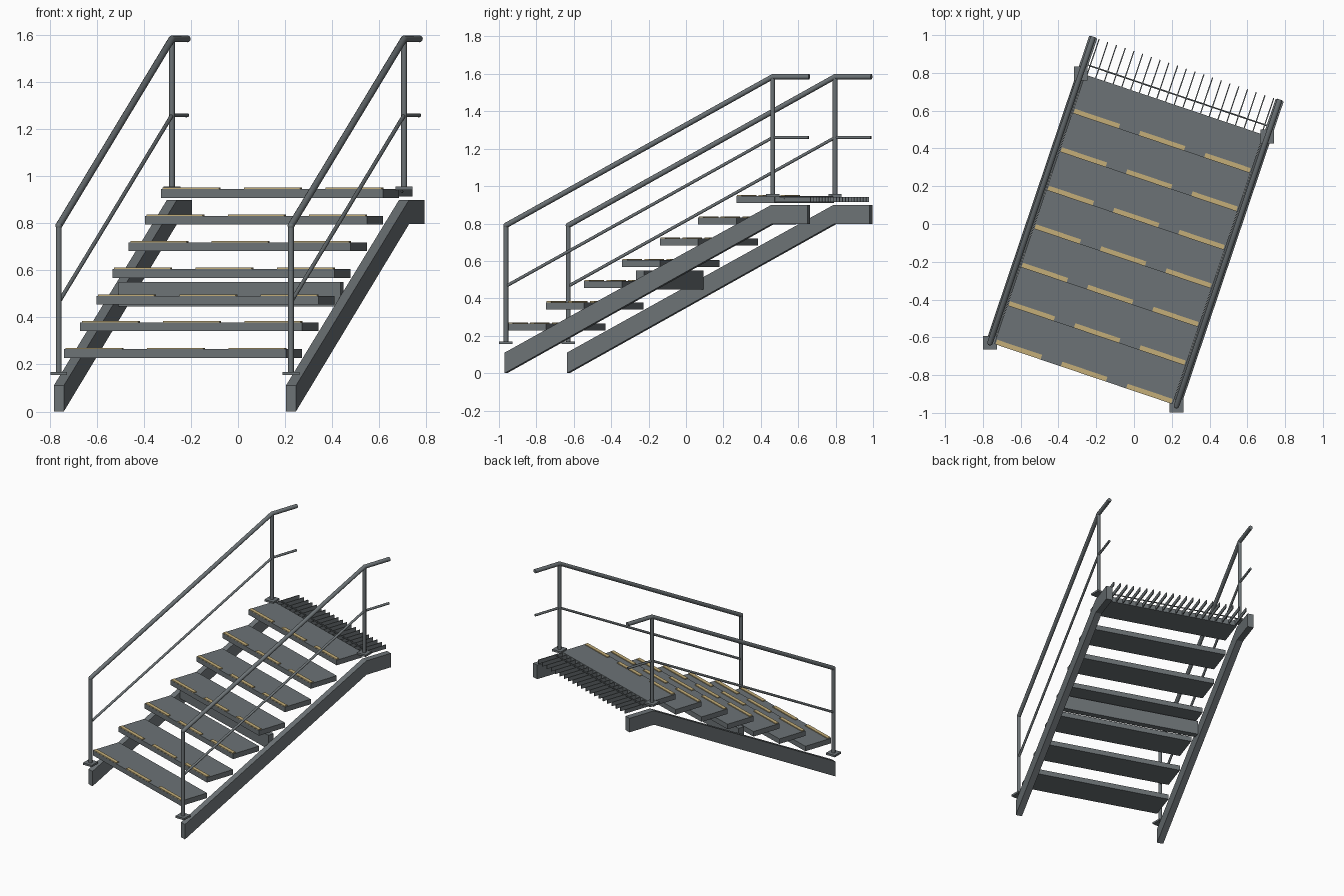
import bpy, bmesh, math
from mathutils import Matrix, Vector

if "Cube" in bpy.data.objects:
    bpy.data.objects.remove(bpy.data.objects["Cube"])

TURN = Matrix.Rotation(math.radians(-18.65), 4, 'Z')   # whole flight is turned in plan
V0, V1, V2 = -0.84, 0.665, 0.868                       # foot, top of slope, landing end
SIDE = 0.521                                           # half spacing of the stringers
STEPS, RUN, RISE = 7, 0.215, 0.1135


def material(name, rgb):
    m = bpy.data.materials.new(name)
    m.diffuse_color = (*rgb, 1)
    m.use_nodes = True
    m.node_tree.nodes["Principled BSDF"].inputs["Base Color"].default_value = m.diffuse_color
    return m


steel = material("slate_grey_steel", (0.15, 0.17, 0.18))
grip = material("tan_grip", (0.55, 0.42, 0.19))


def finish(name, bm, mat, turn=True):
    bmesh.ops.recalc_face_normals(bm, faces=bm.faces)
    if turn:
        bm.transform(TURN)
    me = bpy.data.meshes.new(name)
    bm.to_mesh(me)
    bm.free()
    me.materials.append(mat)
    ob = bpy.data.objects.new(name, me)
    bpy.context.collection.objects.link(ob)
    return ob


def add_box(bm, x0, x1, y0, y1, z0, z1):
    m = Matrix.Translation(((x0 + x1) / 2, (y0 + y1) / 2, (z0 + z1) / 2))
    m = m @ Matrix.Diagonal((x1 - x0, y1 - y0, z1 - z0, 1))
    bmesh.ops.create_cube(bm, size=1, matrix=m)


def tube(name, points, radius):
    cu = bpy.data.curves.new(name, 'CURVE')
    cu.dimensions = '3D'
    cu.bevel_depth, cu.bevel_resolution, cu.use_fill_caps = radius, 4, True
    sp = cu.splines.new('POLY')
    sp.points.add(len(points) - 1)
    for p, co in zip(sp.points, points):
        p.co = (*(TURN @ Vector(co)), 1)
    cu.materials.append(steel)
    ob = bpy.data.objects.new(name, cu)
    bpy.context.collection.objects.link(ob)
    bpy.ops.object.select_all(action='DESELECT')
    ob.select_set(True)
    bpy.context.view_layer.objects.active = ob
    bpy.ops.object.convert(target='MESH')
    bpy.ops.object.shade_smooth_by_angle(angle=math.radians(40))


for s, side in ((-1, "left"), (1, "right")):
    x = s * SIDE

    # Stringer: sloped profile with a level end
    bm = bmesh.new()
    profile = [(V0, 0), (V1, 0.797), (V2, 0.797), (V2, 0.9), (V1, 0.9), (V0, 0.11)]
    face = bm.faces.new([bm.verts.new((x - 0.0225, y, z)) for y, z in profile])
    ext = bmesh.ops.extrude_face_region(bm, geom=[face])
    bmesh.ops.translate(bm, vec=(0.045, 0, 0),
                        verts=[v for v in ext["geom"] if isinstance(v, bmesh.types.BMVert)])
    finish(side + "_stringer", bm, steel)

    # Handrail and mid rail, each level past the top post
    tube(side + "_handrail", [(x, V0, 0.79), (x, V1, 1.585), (x, V2 + 0.003, 1.585)], 0.0145)
    tube(side + "_mid_rail", [(x, V0, 0.465), (x, V1, 1.26), (x, V2, 1.26)], 0.0085)

    # Rounded elbow where the handrail meets the lower post
    bm = bmesh.new()
    bmesh.ops.create_uvsphere(bm, u_segments=12, v_segments=8, radius=0.0145,
                              matrix=Matrix.Translation((x, V0, 0.79)))
    for f in bm.faces:
        f.smooth = True
    finish(side + "_elbow", bm, steel)

    # Posts on square base plates
    for label, v, z0, z1 in (("lower", V0, 0.155, 0.79), ("upper", V1, 0.943, 1.585)):
        tube(f"{side}_{label}_post", [(x, v, z0 + 0.005), (x, v, z1)], 0.0125)
        c = TURN @ Vector((x, v, 0))
        bm = bmesh.new()
        add_box(bm, c.x - 0.036, c.x + 0.036, c.y - 0.036, c.y + 0.036, z0, z0 + 0.014)
        finish(f"{side}_{label}_base_plate", bm, steel, turn=False)

# Treads with three grip strips along each nosing
for i in range(STEPS):
    y, z = V0 + 0.002 + i * RUN, 0.228 + i * RISE
    bm = bmesh.new()
    add_box(bm, -0.498, 0.498, y, y + RUN, z, z + 0.037)
    finish(f"tread_{i + 1}", bm, steel)
    bm = bmesh.new()
    for u in (-0.365, 0, 0.365):
        add_box(bm, u - 0.126, u + 0.126, y + 0.001, y + 0.026, z + 0.036, z + 0.043)
    finish(f"grip_strips_{i + 1}", bm, grip)

# Cross beam between the stringers
bm = bmesh.new()
add_box(bm, -0.498, 0.498, -0.115, -0.07, 0.447, 0.55)
finish("cross_beam", bm, steel)

# Landing grating: upright bars joined by a cross rod
bm = bmesh.new()
for i in range(21):
    u = -0.488 + i * 0.0488
    add_box(bm, u - 0.003, u + 0.003, V1, V2, 0.914, 0.943)
finish("landing_grating", bm, steel)
tube("grating_cross_rod", [(-0.498, 0.719, 0.936), (0.498, 0.719, 0.936)], 0.004)
